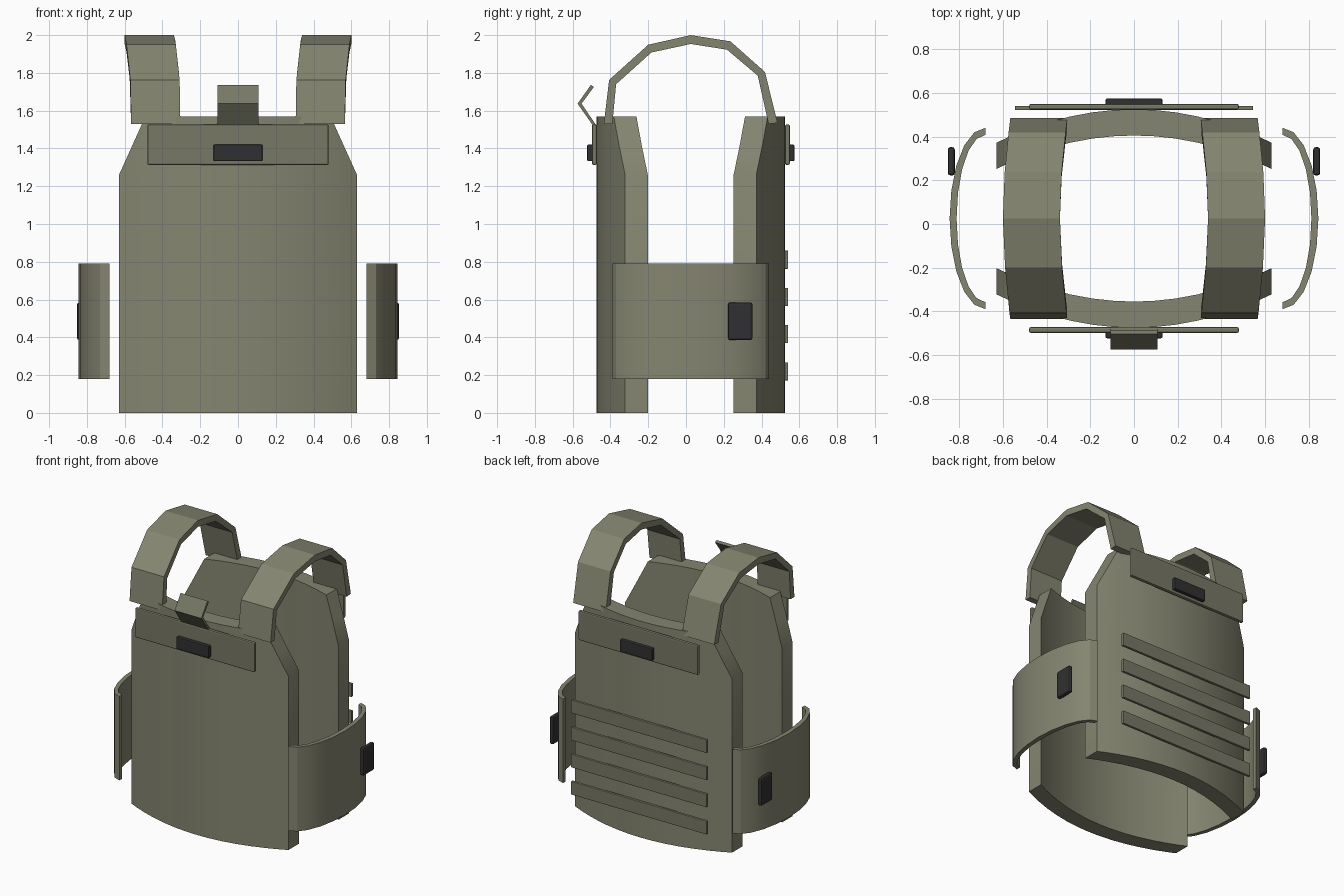
import bpy, bmesh, math

if "Cube" in bpy.data.objects:
    bpy.data.objects.remove(bpy.data.objects["Cube"])


def material(name, rgb):
    m = bpy.data.materials.new(name)
    m.diffuse_color = (*rgb, 1)
    m.use_nodes = True
    m.node_tree.nodes["Principled BSDF"].inputs["Base Color"].default_value = m.diffuse_color
    return m


FABRIC = material("olive_fabric", (0.235, 0.235, 0.165))
WEBBING = material("dark_olive_webbing", (0.185, 0.19, 0.13))
PLASTIC = material("black_plastic", (0.03, 0.03, 0.032))


def add_object(name, bm, mat, smooth=0):
    bmesh.ops.recalc_face_normals(bm, faces=bm.faces[:])
    mesh = bpy.data.meshes.new(name)
    bm.to_mesh(mesh)
    bm.free()
    mesh.materials.append(mat)
    ob = bpy.data.objects.new(name, mesh)
    bpy.context.collection.objects.link(ob)
    if smooth:
        bpy.ops.object.select_all(action='DESELECT')
        ob.select_set(True)
        bpy.context.view_layer.objects.active = ob
        bpy.ops.object.shade_smooth_by_angle(angle=math.radians(smooth))
    return ob


def loft(name, sections, mat, smooth=0):
    """Skin a row of closed four-point sections and cap both ends."""
    bm = bmesh.new()
    rings = [[bm.verts.new(p) for p in s] for s in sections]
    for a, b in zip(rings, rings[1:]):
        for i in range(4):
            j = (i + 1) % 4
            bm.faces.new((a[i], a[j], b[j], b[i]))
    bm.faces.new(rings[0])
    bm.faces.new(rings[-1])
    return add_object(name, bm, mat, smooth)


def box(name, x, y, z, mat, bevel=0):
    """Box from (min, max) ranges with an optional rounded edge."""
    bm = bmesh.new()
    bmesh.ops.create_cube(bm, size=1)
    for v in bm.verts:
        v.co = [sum(r) / 2 + c * (r[1] - r[0]) for c, r in zip(v.co, (x, y, z))]
    if bevel:
        bmesh.ops.bevel(bm, geom=bm.edges[:], offset=bevel, segments=2,
                        profile=0.5, affect='EDGES')
    return add_object(name, bm, mat)


MID = 0.025  # the vest is symmetric front to back about this y

# Curved front and back plates with clipped upper corners
XS = [-0.63, -0.56, -0.49, -0.39, -0.29, -0.19, -0.09]
XS = XS + [0] + [-x for x in reversed(XS)]
for name, sy in (("front_plate", -1), ("back_plate", 1)):
    sections = []
    for x in XS:
        y_out = 0.5 - 0.153 * (x / 0.63) ** 2
        top = min(1.57, 1.26 + 0.31 * (0.63 - abs(x)) / 0.14)
        yo, yi = MID + sy * y_out, MID + sy * (y_out - 0.12)
        sections.append([(x, yo, 0), (x, yo, top), (x, yi, top), (x, yi, 0)])
    loft(name, sections, FABRIC, 30)

# Shoulder straps: outer y, z, inner y, z, sideways lean
STRAP = [(-0.435, 1.53, -0.39, 1.53, 0), (-0.407, 1.763, -0.37, 1.74, 0.004),
         (-0.20, 1.949, -0.183, 1.908, 0.024), (0.025, 2.0, 0.025, 1.953, 0.034),
         (0.235, 1.967, 0.217, 1.923, 0.026), (0.418, 1.805, 0.38, 1.785, 0.008),
         (0.485, 1.535, 0.437, 1.53, 0)]
for side, s in (("left", -1), ("right", 1)):
    loft(side + "_shoulder_strap",
         [[(s * (0.305 + d), yo, zo), (s * (0.566 + d), yo, zo),
           (s * (0.566 + d), yi, zi), (s * (0.305 + d), yi, zi)]
          for yo, zo, yi, zi, d in STRAP], FABRIC)

    # Curved waist band
    sections = []
    for i in range(11):
        t = math.radians(-90 + 18 * i)
        xo, yo = 0.68 + 0.164 * math.cos(t), MID + 0.415 * math.sin(t)
        xi, yi = 0.68 + 0.132 * math.cos(t), MID + 0.383 * math.sin(t)
        sections.append([(s * xo, yo, 0.18), (s * xo, yo, 0.79),
                         (s * xi, yi, 0.79), (s * xi, yi, 0.18)])
    loft(side + "_waist_band", sections, FABRIC, 30)

    # Side buckle
    box(side + "_side_buckle", sorted((s * 0.82, s * 0.852)), (0.222, 0.352),
        (0.385, 0.585), PLASTIC, 0.012)

# Chest and upper back panels with their buckles
for name, y_panel, y_buckle in (("front", (-0.498, -0.472), (-0.523, -0.49)),
                                ("back", (0.524, 0.55), (0.542, 0.574))):
    box(name + "_panel", (-0.48, 0.48), y_panel, (1.313, 1.527), WEBBING, 0.008)
    box(name + "_buckle", (-0.13, 0.13), y_buckle, (1.333, 1.42), PLASTIC, 0.006)

# Folded grab loop on the front
HANDLE = [(-0.477, 1.525, -0.495, 1.525), (-0.553, 1.637, -0.574, 1.637),
          (-0.488, 1.725, -0.503, 1.737)]
loft("grab_loop", [[(-0.108, ya, za), (0.108, ya, za), (0.108, yb, zb), (-0.108, yb, zb)]
                   for ya, za, yb, zb in HANDLE], WEBBING)

# Webbing rows across the back
for i in range(4):
    z = 0.22 + 0.197 * i
    box(f"back_webbing_row_{i + 1}", (-0.545, 0.545), (0.522, 0.541),
        (z - 0.048, z + 0.048), WEBBING, 0.003)
